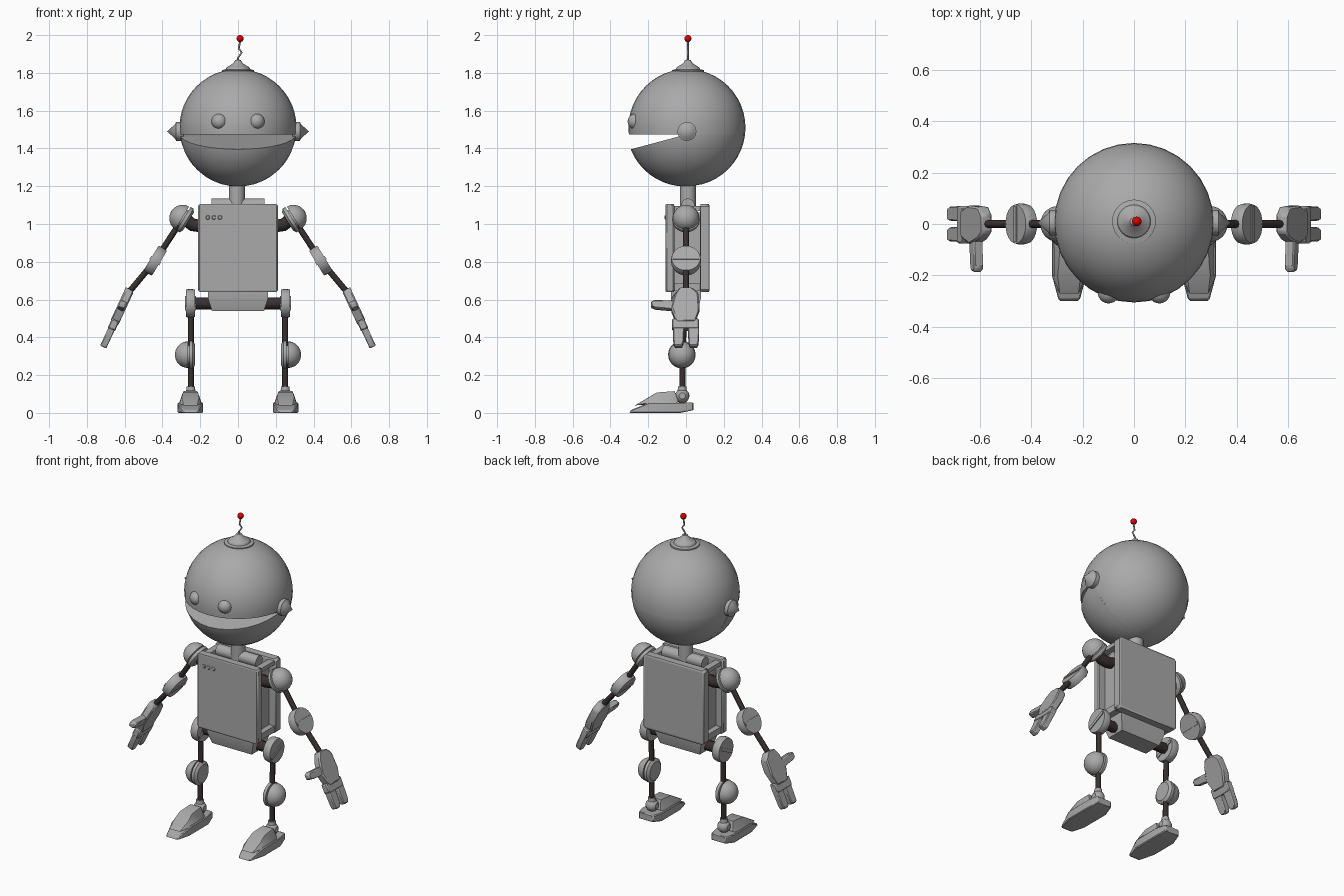
import bpy, bmesh
from math import sin, cos, asin, pi, radians
from mathutils import Vector, Matrix

cube = bpy.data.objects.get("Cube")
if cube:
    bpy.data.objects.remove(cube)


def material(name, color):
    m = bpy.data.materials.new(name)
    m.use_nodes = True
    m.diffuse_color = color
    m.node_tree.nodes["Principled BSDF"].inputs["Base Color"].default_value = color
    return m


GREY = material("grey metal", (0.4, 0.4, 0.4, 1))
DARK = material("dark rod", (0.04, 0.03, 0.03, 1))
RED = material("red bulb", (0.75, 0.0, 0.0, 1))
made = []


def finish(bm, name, mat=GREY, mirror=False, bevel=0):
    bmesh.ops.recalc_face_normals(bm, faces=bm.faces)
    me = bpy.data.meshes.new(name)
    bm.to_mesh(me)
    bm.free()
    me.materials.append(mat)
    ob = bpy.data.objects.new(name, me)
    bpy.context.collection.objects.link(ob)
    if bevel:
        mod = ob.modifiers.new("Bevel", "BEVEL")
        mod.width, mod.segments = bevel, 1
    if mirror:
        ob.modifiers.new("Mirror", "MIRROR")
    made.append(ob)
    return ob


def lathe_mesh(profile, centre, axis=(0, 0, 1), steps=24):
    """Spin (radius, height) points around an axis."""
    bm = bmesh.new()
    vs = [bm.verts.new((r, 0, h)) for r, h in profile]
    es = [bm.edges.new(p) for p in zip(vs, vs[1:])]
    bmesh.ops.spin(bm, geom=vs + es, cent=(0, 0, 0), axis=(0, 0, 1),
                   angle=2 * pi, steps=steps)
    bmesh.ops.remove_doubles(bm, verts=bm.verts, dist=1e-5)
    turn = Vector(axis).to_track_quat('Z', 'Y').to_matrix().to_4x4()
    bm.transform(Matrix.Translation(centre) @ turn)
    return bm


def lathe(name, profile, centre, axis=(0, 0, 1), mat=GREY, mirror=False):
    return finish(lathe_mesh(profile, centre, axis), name, mat, mirror)


def arc(r, lo, hi, n=12):
    """Sphere profile between two heights, closed to the axis."""
    a, b = asin(lo / r), asin(hi / r)
    pts = [(r * cos(a + (b - a) * i / n), r * sin(a + (b - a) * i / n)) for i in range(n + 1)]
    return [(0, lo)] + pts + [(0, hi)]


def hull(name, pts, frame=None, **kw):
    bm = bmesh.new()
    for p in pts:
        bm.verts.new(p)
    bmesh.ops.convex_hull(bm, input=bm.verts)
    if frame:
        bm.transform(frame)
    return finish(bm, name, **kw)


def box(name, xs, ys, zs, **kw):
    return hull(name, [(x, y, z) for x in xs for y in ys for z in zs], **kw)


def plate(name, outline, w, frame, **kw):
    return hull(name, [(u, v, s * w) for u, v in outline for s in (-1, 1)], frame, **kw)


def tube(name, pts, r, mat=DARK):
    cu = bpy.data.curves.new(name, 'CURVE')
    cu.dimensions = '3D'
    cu.bevel_depth, cu.bevel_resolution, cu.use_fill_caps = r, 2, True
    sp = cu.splines.new('POLY')
    sp.points.add(len(pts) - 1)
    for p, co in zip(sp.points, pts):
        p.co = (*co, 1)
    cu.materials.append(mat)
    bpy.context.collection.objects.link(bpy.data.objects.new(name, cu))


# Head: skull with an open, hinged jaw
HEAD, R, MOUTH = Vector((0, 0.005, 1.51)), 0.31, 1.475
PIVOT, OPEN = Vector((0, 0.005, MOUTH)), radians(15)


def head_piece(name, cuts, turn=0):
    bm = lathe_mesh([(R * sin(pi * i / 24), -R * cos(pi * i / 24)) for i in range(25)], HEAD, steps=32)
    for normal in cuts:
        res = bmesh.ops.bisect_plane(bm, geom=bm.verts[:] + bm.edges[:] + bm.faces[:],
                                     plane_co=PIVOT, plane_no=normal, clear_outer=True)
        rim = [e for e in res["geom_cut"] if isinstance(e, bmesh.types.BMEdge)]
        bmesh.ops.holes_fill(bm, edges=rim, sides=0)
    bmesh.ops.rotate(bm, verts=bm.verts, cent=PIVOT, matrix=Matrix.Rotation(turn, 3, 'X'))
    finish(bm, name)


head_piece("skull_upper", [(0, 0, -1)])
head_piece("skull_lower_back", [(0, 0, 1), (0, -cos(OPEN), -sin(OPEN))])
head_piece("jaw", [(0, 0, 1), (0, 1, 0)], OPEN)

# Ears, eyes, cap and antenna
lathe("ears", [(0, 0), (0.05, 0), (0.05, 0.04), (0.038, 0.045), (0, 0.088)],
      (0.288, 0.005, 1.49), (1, 0, 0), mirror=True)
eye_dir = Vector((0.105, -0.289, 0.035))
lathe("eyes", arc(0.042, -0.02, 0.0419), HEAD + eye_dir * 0.94, eye_dir, mirror=True)
lathe("eye_rings", [(0, -0.03), (0.052, -0.03), (0.052, 0), (0.046, 0.01), (0, 0.01)],
      HEAD + eye_dir * 0.95, eye_dir, mirror=True)
lathe("head_cap", [(0, 0), (0.085, 0), (0.085, 0.012), (0.065, 0.016), (0.06, 0.026),
                   (0.025, 0.048), (0.015, 0.065), (0, 0.068)], (0, 0.01, 1.803))
tube("antenna", [(0, 0.01, 1.85), (0, 0.01, 1.88), (0.02, 0.01, 1.908), (0.004, 0.01, 1.928),
                 (0.012, 0.01, 1.97)], 0.005, GREY)
lathe("antenna_bulb", arc(0.0185, -0.0184, 0.0184), (0.011, 0.01, 1.9815), mat=RED)

# Neck and torso
lathe("neck", [(0, 1.08), (0.042, 1.08), (0.042, 1.23), (0, 1.23)], (-0.006, 0.01, 0))
lathe("neck_roller", [(0, -0.14), (0.035, -0.14), (0.035, 0.14), (0, 0.14)], (0, 0.01, 1.1), (1, 0, 0))
box("front_panel", (-0.211, 0.211), (-0.108, -0.062), (0.64, 1.105), bevel=0.008)
box("back_panel", (-0.211, 0.211), (0.075, 0.124), (0.64, 1.105), bevel=0.012)
box("torso_core", (-0.165, 0.165), (-0.07, 0.08), (0.65, 1.06))
for name, zs in (("side_rail_lower", (0.645, 0.685)), ("side_rail_upper", (1.07, 1.095))):
    box(name, (0.16, 0.2), (-0.07, 0.08), zs, mirror=True)
for i in range(3):
    x = -0.16 + i * 0.032
    box("chest_button_%d" % (i + 1), (x - 0.01, x + 0.01), (-0.114, -0.1),
        (1.025, 1.045), bevel=0.003)

# Pelvis and hips
hull("pelvis", [(sx * x, sy * y, z) for sx in (-1, 1) for sy in (-1, 1)
                for x, y, z in ((0.16, 0.08, 0.645), (0.16, 0.08, 0.61), (0.138, 0.06, 0.54))])
tube("hip_axle", [(-0.25, 0, 0.58), (0.25, 0, 0.58)], 0.032)


def pivot(name, centre, axis, r, half, across):
    """Flat slice of a ball with a bar across both faces."""
    lathe(name, arc(r, -half, half, 4), centre, axis, mirror=True)
    w, u = Vector(axis).normalized(), Vector(across).normalized()
    rot = Matrix((u, w.cross(u), w)).transposed().to_4x4()
    b = half + 0.005
    plate(name + "_bar", [(x, y) for x in (-r * 0.85, r * 0.85) for y in (-0.01, 0.01)], b,
          Matrix.Translation(centre) @ rot, mirror=True)


def domed_joint(name, centre, axis):
    """Flat disc and dome with a groove between them."""
    dome = [(0.07 * cos(t * pi / 16), 0.004 + 0.068 * sin(t * pi / 16)) for t in range(8)]
    lathe(name, [(0, -0.034), (0.056, -0.034), (0.073, -0.022), (0.073, -0.004), (0.05, -0.004),
                 (0.05, 0.004)] + dome + [(0, 0.072)], centre, axis, mirror=True)


pivot("hips", (0.252, -0.005, 0.58), (1, 0, 0), 0.076, 0.024, (0, 1, 0.5))
domed_joint("knees", (0.262, -0.022, 0.308), (1, 0, 0))

# Arms hang along ARM, with joint axes square to it
ARM, OUT = Vector((0.52, 0, -0.854)), Vector((0.854, 0, 0.52))
SHOULDER = Vector((0.292, 0, 1.03))
ELBOW = Vector((0.438, 0, 0.806))
WRIST = Vector((0.572, 0, 0.655))
domed_joint("shoulders", SHOULDER, OUT)
pivot("elbows", ELBOW, OUT, 0.08, 0.026, (0, 1, 0))

# Rods on both sides
for side, s in (("left", 1), ("right", -1)):
    def flip(p):
        return (s * p[0], p[1], p[2])
    tube(side + "_shoulder_tube", [flip(p) for p in (
        (0.14, 0, 1.0), (0.2, 0, 0.99), (0.24, 0, 0.995), (0.285, 0, 1.03))], 0.034)
    tube(side + "_upper_arm", [flip(SHOULDER), flip(ELBOW)], 0.016)
    tube(side + "_forearm", [flip(ELBOW), flip(WRIST + ARM * 0.04)], 0.016)
    tube(side + "_leg", [(s * 0.25, -0.012, 0.56), (s * 0.25, -0.02, 0.08)], 0.016)

# Hands: palm, knuckles, thumb and two fingers
d = Vector((0.42, 0, -0.907))
y = Vector((0, 1, 0))
hand = Matrix.Translation(WRIST) @ Matrix((d, y, d.cross(y))).transposed().to_4x4()
plate("palms", [(0, -0.035), (0, 0.035), (0.03, 0.066), (0.12, 0.072), (0.2, 0.045),
                (0.2, -0.05), (0.12, -0.08), (0.04, -0.06)], 0.024, hand, mirror=True, bevel=0.008)
plate("thumbs", [(0.07, -0.17), (0.08, -0.187), (0.105, -0.185), (0.115, -0.16), (0.125, -0.06),
                 (0.075, -0.06)], 0.019, hand, mirror=True, bevel=0.007)
plate("knuckles", [(u, v) for u in (0.18, 0.235) for v in (-0.075, 0.07)], 0.021, hand,
      mirror=True, bevel=0.006)
for name, v in (("front_fingers", -0.04), ("back_fingers", 0.04)):
    plate(name, [(0.22, v - 0.03), (0.22, v + 0.03), (0.315, v + 0.027), (0.338, v + 0.018),
                 (0.338, v - 0.018), (0.315, v - 0.027)], 0.018, hand, mirror=True, bevel=0.005)

# Feet: chamfered sole, raised instep and ankle
sole = [(0.067, -0.2), (0.04, -0.3), (0.067, -0.03), (0.05, 0.04)]
pts = []
for sx in (-1, 1):
    for x, fy in sole:
        heel = 0.015 if fy > 0 else 0.0
        pts.append((0.252 + sx * x, fy, heel))
        pts.append((0.252 + sx * x, fy * 0.97, 0.015 if fy < -0.25 else 0.055))
hull("feet", pts, mirror=True, bevel=0.005)
hull("insteps", [(0.252 + sx * x, fy, z) for sx in (-1, 1) for x, fy, z in (
    (0.058, -0.22, 0.05), (0.036, -0.27, 0.04), (0.06, -0.06, 0.05), (0.045, -0.2, 0.08),
    (0.04, -0.155, 0.108), (0.035, -0.06, 0.115), (0.045, -0.04, 0.06))], mirror=True)
lathe("ankles", arc(0.038, -0.034, 0.034, 6), (0.25, -0.02, 0.09), (1, 0, 0), mirror=True)
lathe("ankle_collars", [(0, 0.1), (0.026, 0.1), (0.022, 0.14), (0, 0.14)], (0.25, -0.02, 0), mirror=True)

# Smooth the round parts, keep hard edges
bpy.ops.object.select_all(action='DESELECT')
for ob in made:
    ob.select_set(True)
bpy.context.view_layer.objects.active = made[0]
bpy.ops.object.shade_smooth_by_angle(angle=radians(30))
